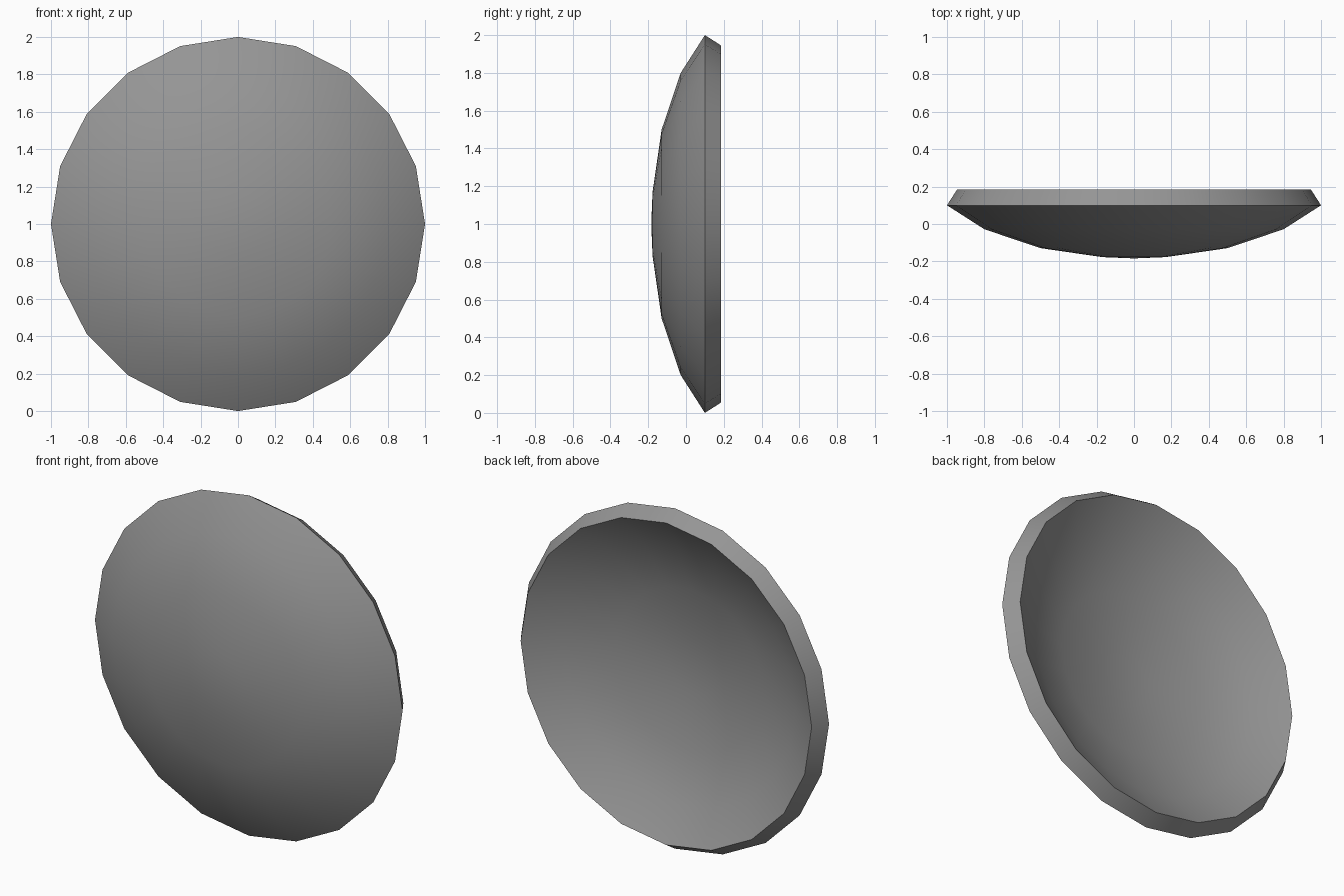
import bpy, bmesh, math

if "Cube" in bpy.data.objects:
    bpy.data.objects.remove(bpy.data.objects["Cube"])

SIDES = 20
# (radius, y) of the convex front, from near the centre to the edge
PROFILE = [(0.17, -0.177), (0.5, -0.129), (0.8, -0.028), (1.0, 0.10)]

# Curved front skin: pole plus concentric rings
bm = bmesh.new()
pole = bm.verts.new((0, -0.184, 1))
rings = []
for r, y in PROFILE:
    rings.append([bm.verts.new((r * math.cos(a), y, 1 + r * math.sin(a)))
                  for a in (i * math.tau / SIDES for i in range(SIDES))])
for i in range(SIDES):
    j = (i + 1) % SIDES
    bm.faces.new((pole, rings[0][i], rings[0][j]))
    for inner, outer in zip(rings, rings[1:]):
        bm.faces.new((inner[i], outer[i], outer[j], inner[j]))

mesh = bpy.data.meshes.new("round_shield")
bm.to_mesh(mesh)
bm.free()
shield = bpy.data.objects.new("round_shield", mesh)
bpy.context.collection.objects.link(shield)
bpy.context.view_layer.objects.active = shield
shield.select_set(True)

# Dark grey surface
dark = bpy.data.materials.new("dark_grey")
dark.diffuse_color = (0.3, 0.3, 0.3, 1)
dark.use_nodes = True
dark.node_tree.nodes["Principled BSDF"].inputs["Base Color"].default_value = dark.diffuse_color
mesh.materials.append(dark)

# Thickness grows inward, giving the hollow back and slanted rim
solid = shield.modifiers.new("thickness", 'SOLIDIFY')
solid.thickness = 0.1
solid.offset = -1
bpy.ops.object.modifier_apply(modifier=solid.name)
bpy.ops.object.shade_smooth_by_angle(angle=math.radians(30))
